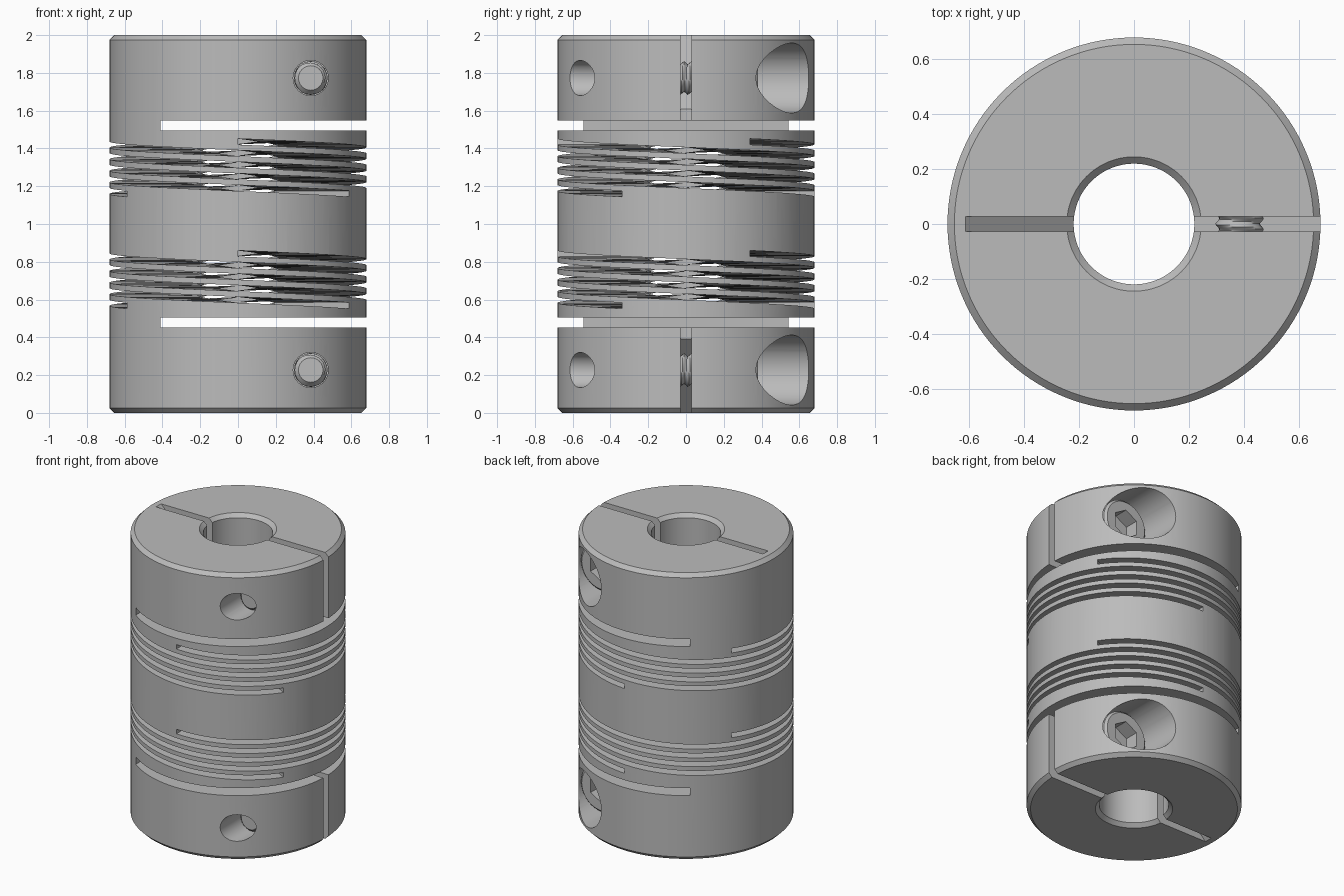
import bpy, bmesh, math
from mathutils import Matrix, Vector

cube = bpy.data.objects.get("Cube")
if cube:
    bpy.data.objects.remove(cube, do_unlink=True)

metal = bpy.data.materials.new("machined grey metal")
metal.use_nodes = True
GREY = (0.5, 0.5, 0.5, 1)
metal.diffuse_color = GREY
metal.node_tree.nodes["Principled BSDF"].inputs["Base Color"].default_value = GREY

R = 0.68           # body radius
BORE = 0.22
SCREW_X = 0.385
ALONG_Y = Matrix.Rotation(-math.pi / 2, 4, "X")


def finish(bm, name):
    bmesh.ops.recalc_face_normals(bm, faces=bm.faces)
    mesh = bpy.data.meshes.new(name)
    bm.to_mesh(mesh)
    bm.free()
    mesh.materials.append(metal)
    obj = bpy.data.objects.new(name, mesh)
    bpy.context.collection.objects.link(obj)
    return obj


def lathe(name, profile, steps, matrix=Matrix()):
    """Spin a closed (radius, height) outline around its axis."""
    bm = bmesh.new()
    verts = [bm.verts.new((r, 0, h)) for r, h in profile]
    edges = [bm.edges.new((a, b)) for a, b in zip(verts, verts[1:] + verts[:1])]
    bmesh.ops.spin(bm, geom=verts + edges, cent=(0, 0, 0), axis=(0, 0, 1),
                   angle=2 * math.pi, steps=steps, use_merge=True)
    bmesh.ops.remove_doubles(bm, verts=bm.verts, dist=1e-5)
    bmesh.ops.dissolve_degenerate(bm, edges=bm.edges, dist=1e-6)
    loose = [e for e in bm.edges if not e.link_faces]
    bmesh.ops.delete(bm, geom=loose, context="EDGES")
    bm.transform(matrix)
    return finish(bm, name)


def rod(name, r, y0, y1, z, steps):
    """Solid cylinder along y at the screw position."""
    bm = bmesh.new()
    bmesh.ops.create_cone(bm, cap_ends=True, segments=steps, radius1=r, radius2=r,
                          depth=y1 - y0)
    bm.transform(Matrix.Translation((SCREW_X, (y0 + y1) / 2, z)) @ ALONG_Y)
    return finish(bm, name)


def prism(name, outline, half_depth):
    """Extrude an (x, z) outline along y."""
    bm = bmesh.new()
    face = bm.faces.new([bm.verts.new((x, -half_depth, z)) for x, z in outline])
    out = bmesh.ops.extrude_face_region(bm, geom=[face])
    moved = [v for v in out["geom"] if isinstance(v, bmesh.types.BMVert)]
    bmesh.ops.translate(bm, verts=moved, vec=(0, 2 * half_depth, 0))
    return finish(bm, name)


def helix_cutter(name, z_top):
    """Three interleaved helical slots, each one and a half turns."""
    bm = bmesh.new()
    steps, drop, half = 120, 0.276, 0.016
    section = [(0.15, -half), (0.8, -half), (0.8, half), (0.15, half)]
    for start in range(3):
        rings = []
        for i in range(steps + 1):
            t = i / steps
            a = math.radians(-90 + 120 * start + 540 * t)
            rings.append([bm.verts.new((r * math.cos(a), r * math.sin(a),
                                        z_top - drop * t + dz)) for r, dz in section])
        for p, q in zip(rings, rings[1:]):
            for k in range(4):
                n = (k + 1) % 4
                bm.faces.new((p[k], p[n], q[n], q[k]))
        bm.faces.new(rings[0])
        bm.faces.new(rings[-1])
    return finish(bm, name)


def cut(target, cutter):
    mod = target.modifiers.new("cut", "BOOLEAN")
    mod.operation = "DIFFERENCE"
    mod.solver = "EXACT"
    mod.object = cutter
    bpy.context.view_layer.objects.active = target
    bpy.ops.object.modifier_apply(modifier=mod.name)
    bpy.data.objects.remove(cutter, do_unlink=True)


def smooth(obj):
    bpy.ops.object.select_all(action="DESELECT")
    obj.select_set(True)
    bpy.context.view_layer.objects.active = obj
    bpy.ops.object.shade_smooth_by_angle(angle=math.radians(30))


def threaded_shank(name, z):
    bm = bmesh.new()
    r, pitch, y0, y1, seg = 0.09, 0.04, -0.42, 0.21, 24
    count = int((y1 - y0) / pitch * 6)
    rings = []
    for i in range(count + 1):
        y = y0 + (y1 - y0) * i / count
        ring = []
        for k in range(seg):
            phase = (y / pitch - k / seg) % 1
            rad = min(r - 0.036 * abs(phase - 0.5), 0.065 + (y - y0))
            a = 2 * math.pi * k / seg
            ring.append(bm.verts.new((SCREW_X + rad * math.cos(a), y, z + rad * math.sin(a))))
        rings.append(ring)
    for p, q in zip(rings, rings[1:]):
        for k in range(seg):
            n = (k + 1) % seg
            bm.faces.new((p[k], p[n], q[n], q[k]))
    bm.faces.new(rings[0])
    bm.faces.new(rings[-1])
    return finish(bm, name)


# Chamfered tube body
c = 0.025
body = lathe("coupling_body", [
    (BORE, c), (BORE + c, 0), (R - c, 0), (R, c),
    (R, 2 - c), (R - c, 2), (BORE + c, 2), (BORE, 2 - c)], 128)

# Clamp ends: cross slot, sloped slit, screw hole and counterbore
for end, side in (("upper", 1), ("lower", -1)):
    def flip(points):
        return [(x, 1 + side * (z - 1)) for x, z in points]
    screw_z = 1 + side * 0.773
    cut(body, prism("slot_cutter", flip(
        [(-0.41, 1.495), (0.8, 1.495), (0.8, 1.547), (-0.41, 1.547)]), 0.8))
    cut(body, prism("slit_cutter", flip(
        [(-0.13, 1.52), (0.8, 1.52), (0.8, 2.1), (-0.715, 2.1)]), 0.028))
    cut(body, rod("hole_cutter", 0.093, -0.9, 0.3, screw_z, 40))
    cut(body, rod("counterbore_cutter", 0.185, 0.2, 0.9, screw_z, 56))

    # Cap screw with hex socket
    place = Matrix.Translation((SCREW_X, 0, screw_z)) @ ALONG_Y
    head = lathe(end + "_screw_head", [
        (0, 0.2), (0.17, 0.2), (0.17, 0.365), (0.155, 0.38), (0, 0.38)], 48, place)
    cut(head, rod("socket_cutter", 0.1, 0.28, 0.5, screw_z, 6))
    smooth(head)
    smooth(threaded_shank(end + "_screw_shank", screw_z))

# Flexible helical sections
for z_top in (1.436, 0.844):
    cut(body, helix_cutter("helix_cutter", z_top))
smooth(body)
